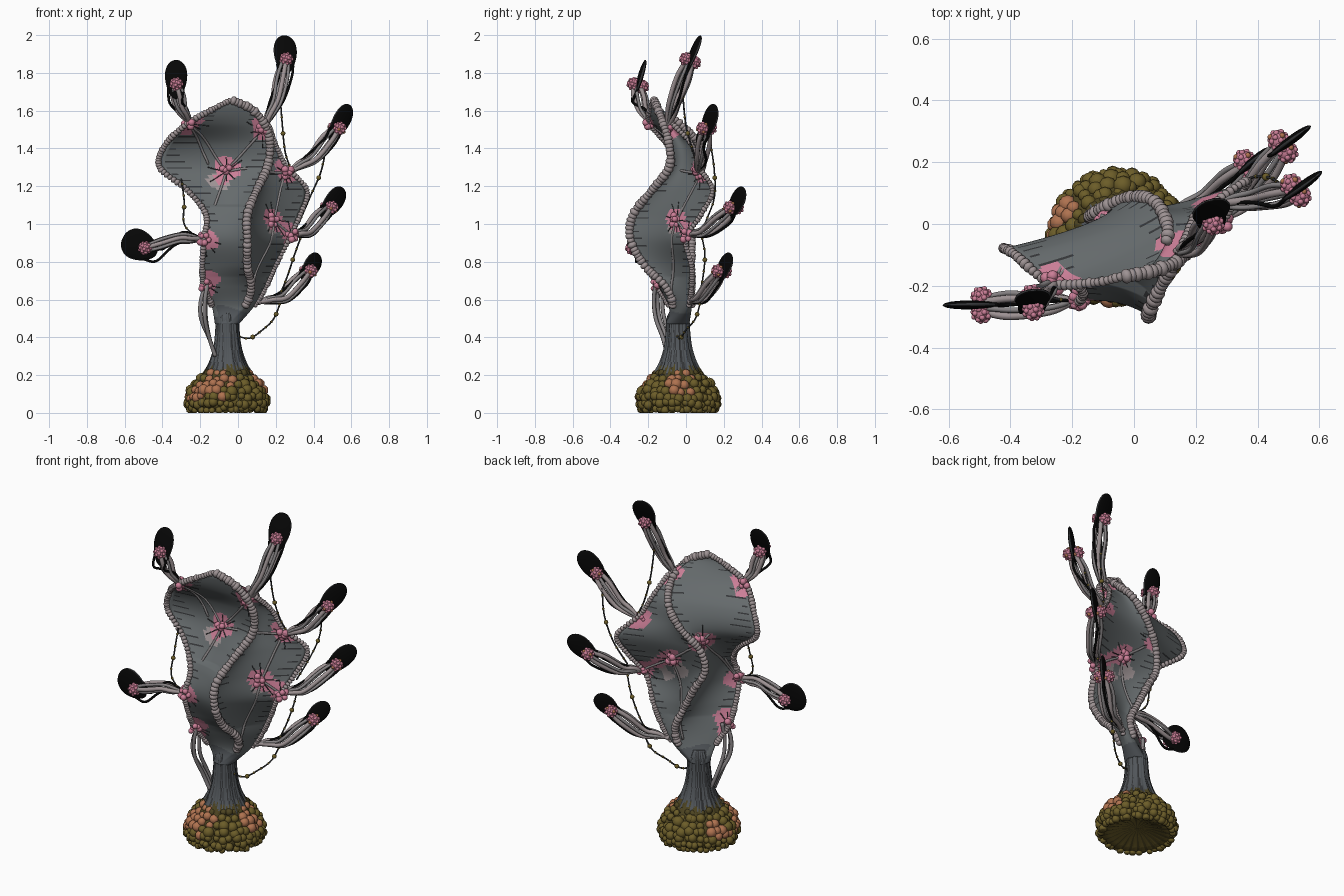
import bpy, bmesh, math, random
from mathutils import Vector as V, Quaternion
from mathutils.bvhtree import BVHTree

if "Cube" in bpy.data.objects:
    bpy.data.objects.remove(bpy.data.objects["Cube"])
random.seed(4)
TAU = 2 * math.pi

def material(name, *rgb):
    m = bpy.data.materials.new(name)
    m.diffuse_color = (*rgb, 1)
    m.use_nodes = True
    m.node_tree.nodes["Principled BSDF"].inputs["Base Color"].default_value = m.diffuse_color
    return m

GREY = material("slate grey", 0.13, 0.145, 0.15)
PALE = material("pale mauve grey", 0.34, 0.29, 0.295)
TUBE = material("mid grey", 0.24, 0.225, 0.23)
PINK = material("pink", 0.60, 0.21, 0.31)
BLACK = material("black", 0.002, 0.002, 0.002)
DARK = material("charcoal", 0.035, 0.037, 0.04)
OLIVE = material("olive", 0.15, 0.11, 0.022)
DEEP = material("deep olive", 0.075, 0.058, 0.015)
ORANGE = material("terracotta", 0.43, 0.17, 0.08)
STEM = material("stem grey", 0.085, 0.095, 0.105)

def finish(bm, name, *mats):
    bmesh.ops.recalc_face_normals(bm, faces=bm.faces)
    for f in bm.faces:
        f.smooth = True
    me = bpy.data.meshes.new(name)
    bm.to_mesh(me)
    for m in mats:
        me.materials.append(m)
    bpy.context.collection.objects.link(bpy.data.objects.new(name, me))

def loft(bm, rings, mat=lambda i, j, c: 0):
    vs = [[bm.verts.new(p) for p in r] for r in rings]
    n = len(vs[0])
    for i in range(len(vs) - 1):
        for j in range(n):
            k = (j + 1) % n
            f = bm.faces.new((vs[i][j], vs[i][k], vs[i + 1][k], vs[i + 1][j]))
            f.material_index = mat(i, j, f.calc_center_median())
    for ring, i in ((vs[0][::-1], 0), (vs[-1], len(vs) - 2)):
        f = bm.faces.new(ring)
        f.material_index = mat(i, 0, f.calc_center_median())

def smooth(pts, n=8):
    p = [V(q) for q in pts]
    p = [2 * p[0] - p[1]] + p + [2 * p[-1] - p[-2]]
    out = []
    for a, b, c, d in zip(p, p[1:], p[2:], p[3:]):
        for t in (s / n for s in range(n)):
            out.append(0.5 * (2 * b + (c - a) * t + (2 * a - 5 * b + 4 * c - d) * t * t
                              + (3 * b - a - 3 * c + d) * t ** 3))
    return out + [p[-2]]

def tube(bm, pts, r, mat=0, sides=7, n=8):
    path = smooth(pts, n)
    rings, q, old = [], None, None
    for i, p in enumerate(path):
        t = (path[min(i + 1, len(path) - 1)] - path[max(i - 1, 0)]).normalized()
        q = t.to_track_quat('Z', 'Y') if q is None else old.rotation_difference(t) @ q
        old = t
        rings.append([p + q @ V((r * math.cos(TAU * k / sides), r * math.sin(TAU * k / sides), 0)) for k in range(sides)])
    loft(bm, rings, lambda i, j, c: mat)

def ball(bm, loc, r, mat=0, scale=(1, 1, 1), q=Quaternion()):
    for v in bmesh.ops.create_icosphere(bm, subdivisions=2, radius=r)['verts']:
        v.co = V(loc) + q @ V([a * b for a, b in zip(v.co, scale)])
        for f in v.link_faces:
            f.material_index = mat

def lathe(prof, n, bump):
    return [[V((-.057 + r * bump(a, z) * math.cos(a), -.043 + r * bump(a, z) * math.sin(a), z))
             for a in (TAU * k / n for k in range(n))] for z, r in prof]

# Base: ridged core under a dome of cobbles
bm = bmesh.new()
loft(bm, lathe([(.05, .01), (.045, .08), (.02, .15), (.012, .195), (.07, .205), (.13, .185), (.19, .14), (.24, .08)],
               72, lambda a, z: 1 + (.06 * math.cos(24 * a) if z < .06 else 0)), lambda i, j, c: int(j % 3 == 0 or c.z > .15))
finish(bm, "base_core", OLIVE, DEEP)
bm = bmesh.new()
patches = [V((-.24, .02, .12)), V((-.2, -.16, .12)), V((-.1, -.19, .16)), V((.11, -.03, .165))]
for z, r, s in ((.02, .197, .021), (.05, .208, .022), (.082, .203, .024), (.115, .19, .027), (.148, .168, .028),
                (.178, .142, .026), (.203, .118, .02), (.222, .098, .015)):
    num = int(TAU * r / (s * 1.5))
    for k in range(num):
        a = TAU * (k + z * 40 + random.uniform(-.3, .3)) / num
        p = V((-.057 + r * math.cos(a), -.043 + r * math.sin(a), z + random.uniform(-.009, .009)))
        near = min((p - c).length for c in patches) < random.uniform(.05, .1) and z > .05
        ball(bm, p, s * random.uniform(.75, 1.2), 1 if near else 2 if z > .19 else 0)
for v in bm.verts:
    v.co.z = max(v.co.z, 0)
finish(bm, "base_cobbles", OLIVE, ORANGE, DEEP)

# Stem with fibrous flutes
bm = bmesh.new()
prof = [(p.z, p.x) for p in smooth([(.16, 0, .15), (.135, 0, .2), (.105, 0, .25), (.085, 0, .3), (.07, 0, .36),
                                    (.062, 0, .44), (.058, 0, .5), (.04, 0, .54)], 5)]
streak = [random.random() for _ in range(90)]
loft(bm, lathe(prof, 90, lambda a, z: 1 + .04 * math.sin(9 * a + 4 * z) + .03 * math.sin(23 * a)),
     lambda i, j, c: 2 if c.z < .2 + .06 * streak[j] else int(streak[(j + i // 6) % 90] < .35))
finish(bm, "stem", STEM, DARK, DEEP)

# Body: four wandering ribs with webs between them
Z = (.47, .57, .67, .78, .92, 1.05, 1.18, 1.3, 1.42, 1.53, 1.61, 1.655)
XY = {
    "left": [(-.122, -.05), (-.14, -.09), (-.18, -.15), (-.19, -.2), (-.18, -.25), (-.17, -.21), (-.27, -.13),
             (-.415, -.08), (-.385, -.1), (-.27, -.19), (-.13, -.19), (-.04, -.17)],
    "front": [(-.05, -.108), (.04, -.07), (.07, -.11), (.05, -.22), (.05, -.295), (.05, -.28), (.1, -.18),
              (.155, -.09), (.17, -.09), (.14, -.12), (.07, -.15), (-.03, -.17)],
    "right": [(.005, -.043), (.09, .015), (.15, .03), (.2, .03), (.27, 0), (.33, .08), (.365, .14),
              (.26, .07), (.2, .03), (.155, -.07), (.075, -.14), (-.03, -.165)],
    "back": [(-.06, .018), (.03, .03), (.05, .03), (0, .03), (-.07, .03), (-.14, .02), (-.12, .04),
             (-.02, .085), (.07, .07), (.11, -.03), (.06, -.13), (-.035, -.165)]}
ribs = {k: smooth([(x, y, z) for (x, y), z in zip(p, Z)], 18) for k, p in XY.items()}
STEPS = 20
rings = []
for pts in zip(*ribs.values()):
    mid, z = sum(pts, V()) / 4, pts[0].z
    ring = []
    for k, (a, b) in enumerate(zip(pts, pts[1:] + pts[:1])):
        hollow = (.25 if z < 1.1 else .6) if k == 0 else .6
        ramp = min(1, max(0, (z - .47) / .25))
        c = ((a + b) / 2).lerp(mid, -.85 * (1 - ramp) + hollow * ramp)
        ring += [a * (1 - t) ** 2 + c * 2 * t * (1 - t) + b * t * t for t in (s / STEPS for s in range(STEPS))]
    rings.append(ring)
bm = bmesh.new()
loft(bm, rings)
bmesh.ops.recalc_face_normals(bm, faces=bm.faces)
tree = BVHTree.FromBMesh(bm)
surface = lambda p: tree.find_nearest(V(p))[0]
nodes = [tree.ray_cast(V((x, d * 2, z)), V((0, -d, 0)))[0] for x, z, d in
         ((-.06, 1.28, -1), (.19, 1.02, -1), (-.11, 1.22, 1), (.09, 1.06, 1))]
roots = [V(p) for p in ((-.26, -.19, 1.53), (.13, -.09, 1.5), (.26, .06, 1.27), (.28, .01, .94),
                        (-.18, -.24, .92), (-.17, -.15, .68))]
bm.faces.ensure_lookup_table()
for f in bm.faces:  # pink around nodes, dark dashes along the rims
    c, (i, j) = f.calc_center_median(), divmod(f.index, 4 * STEPS)
    wob = .016 * math.sin(40 * c.z + 25 * c.x)
    d = min(j % STEPS, STEPS - 1 - j % STEPS)
    dist = min((c - p).length for p in nodes + roots)
    if dist < .07 + wob:
        f.material_index = 1
    elif c.z < .54 + 2 * wob:
        f.material_index = 3
    elif min((c - p - V((-.03, 0, -.05))).length for p in nodes) < .06 + wob:
        f.material_index = 4
    elif 1 <= d <= 1 + (i * 7 + j // 10 * 5) % 4 and (i * 13 + j // 10 * 7) % 5 == 0 and .62 < c.z < 1.6:
        f.material_index = 2
finish(bm, "body", GREY, PINK, DARK, STEM, PALE)

# Beaded rims running along the ribs
for name, path in ribs.items():
    bm = bmesh.new()
    size = {"front": .024, "back": .022, "left": .017, "right": .015}[name]
    last = path[0]
    for i in range(18, len(path) - 1 if name in ("left", "front") else 168):
        if (path[i] - last).length > size * .75:
            last = path[i]
            t = (path[i + 1] - path[i - 1]).normalized()
            ball(bm, last, size * random.uniform(.85, 1.12), 0, (1, 1, .75), t.to_track_quat('Z', 'Y'))
    finish(bm, name + "_rim_beads", PALE)

# Surface nodes with radiating veins
bm = bmesh.new()
for p in nodes + roots:
    for _ in range(12):
        ball(bm, p + V([random.uniform(-.025, .025) for _ in range(3)]), random.uniform(.012, .021))
finish(bm, "surface_nodes", PINK)
bm = bmesh.new()
for p in nodes + roots:
    for k in range(8):
        a = k * TAU / 8 + random.uniform(-.3, .3)
        d = V((math.cos(a), .3 * math.cos(a), math.sin(a))) * random.uniform(.06, .11)
        tube(bm, [surface(p + d * s / 3) for s in range(4)], .0028, 0, 5, 4)
n0, n1, n2, n3 = nodes
for a, b in ((n0, roots[0]), (n0, roots[2]), (n0, roots[4]), (n1, roots[2]), (n1, roots[3]), (n1, V((.05, -.08, .6))),
             (n2, roots[0]), (n2, roots[1]), (n2, n3), (n3, roots[3]), (n3, V((0, .03, .6))), (n2, roots[4])):
    tube(bm, [surface(a.lerp(b, t / 6)) for t in range(7)], .007, 1, 6, 4)
finish(bm, "surface_veins", DARK, TUBE)

# Stalks: root, bend, paddle centre, long axis, facing, half length, half width
stalks = {
    "upper_left": ((-.25, -.19, 1.53), (-.3, -.23, 1.61), (-.328, -.245, 1.765), (.02, .3, 1), (.1, -1, .25), .108, .058),
    "top": ((.13, -.1, 1.5), (.205, -.06, 1.65), (.25, .035, 1.895), (0, .42, 1), (.25, -.9, .4), .112, .062),
    "upper_right": ((.26, .06, 1.27), (.4, .08, 1.35), (.54, .12, 1.535), (.5, .35, .85), (.6, -.75, 0), .115, .055),
    "middle_right": ((.28, .01, .94), (.37, .1, .96), (.5, .265, 1.11), (.6, .45, .75), (.55, -.8, 0), .108, .055),
    "lower_right": ((.1, .02, .585), (.24, .08, .61), (.385, .2, .77), (.5, .45, .75), (.55, -.8, 0), .092, .05),
    "left": ((-.18, -.245, .92), (-.31, -.26, .925), (-.52, -.262, .885), (-.85, 0, .4), (.05, -1, 0), .1, .08)}
for name, (root, bend, cen, ax, nor, hl, hw) in stalks.items():
    root, bend, cen, ax, nor = V(root), V(bend), V(cen), V(ax).normalized(), V(nor)
    nor = (nor - ax * nor.dot(ax)).normalized()
    side = ax.cross(nor)
    # black paddle with trailing edges running back to the root
    bm, prof = bmesh.new(), []
    for th in (math.pi * i / 24 for i in range(1, 24)):
        u, w = -math.cos(th), math.sin(th) * (1 - .22 * math.cos(th))
        prof.append([cen + ax * u * hl + side * (math.cos(a) * w * hw) + nor * .014 * math.sin(a) * w
                     for a in (TAU * k / 20 for k in range(20))])
    loft(bm, prof, lambda i, j, c: int(j in (0, 9, 10, 19)))
    for s in (-1, 1):
        tube(bm, [cen - ax * hl * .5 + side * s * hw * .7, cen - ax * hl * 1.15 + side * s * .034,
                  bend + side * s * .034 - nor * .01, root], .007)
    finish(bm, name + "_paddle", BLACK, DARK)
    # knobbly bulb bulging through both faces of the paddle
    bulb = cen - ax * hl * .3
    bm = bmesh.new()
    for s in (-1, 1):
        spot = bulb + nor * s * .024
        ball(bm, spot, .032)
        for k in range(26):
            h = 1 - 2 * (k + .5) / 26
            q = math.sqrt(1 - h * h)
            ball(bm, spot + V((q * math.cos(k * 2.4), q * math.sin(k * 2.4), h)) * .029, .0095,
                 int(k % 6 == 3 and "right" in name))
    finish(bm, name + "_bulb", PINK, ORANGE)
    # bundle of strands gripping the bulb from both sides
    bm = bmesh.new()
    for k in range(6):
        a = k * TAU / 6 + .5
        o = side * math.cos(a) * .026 + nor * math.sin(a) * .03
        tube(bm, [root - o * .3, root.lerp(bend, .5) + o * .7, bend + o, bend.lerp(bulb, .55) + o * 1.25, bulb + o * .7],
             .0125 if k % 2 else .009, k % 2)
    finish(bm, name + "_strands", TUBE, PALE)

# Looping vines beside the stem
bm = bmesh.new()
for d in (0, .025, -.02):
    tube(bm, [(-.16, -.14 + d, .69), (-.195 + abs(d), -.15 + d, .6), (-.195 + abs(d), -.14 + d, .5),
              (-.15, -.1 + d, .39), (-.12, -.08 + d, .3)], .011)
finish(bm, "stem_vines", TUBE)

# Fine hanging strings with small olive beads
bm = bmesh.new()
for pts in ([(.22, -.02, 1.72), (.235, .0, 1.52), (.25, .04, 1.38), (.28, .07, 1.29)],
            [(.47, .13, 1.43), (.44, .15, 1.28), (.38, .15, 1.14), (.32, .1, 1.0)],
            [(-.3, -.14, 1.24), (-.285, -.2, 1.12), (-.285, -.23, 1.0), (-.22, -.25, .93)],
            [(-.01, -.05, .41), (.06, -.03, .395), (.13, 0, .44), (.19, .05, .5), (.23, .08, .6)],
            [(.34, .08, .95), (.3, .1, .84), (.26, .09, .72), (.22, .07, .62)]):
    tube(bm, pts, .0045, 0, 6)
    for i, p in enumerate(smooth(pts)):
        if i % 4 == 2:
            ball(bm, p, .013 if i % 16 == 10 else .007, 1)
finish(bm, "hanging_strings", DARK, OLIVE)
